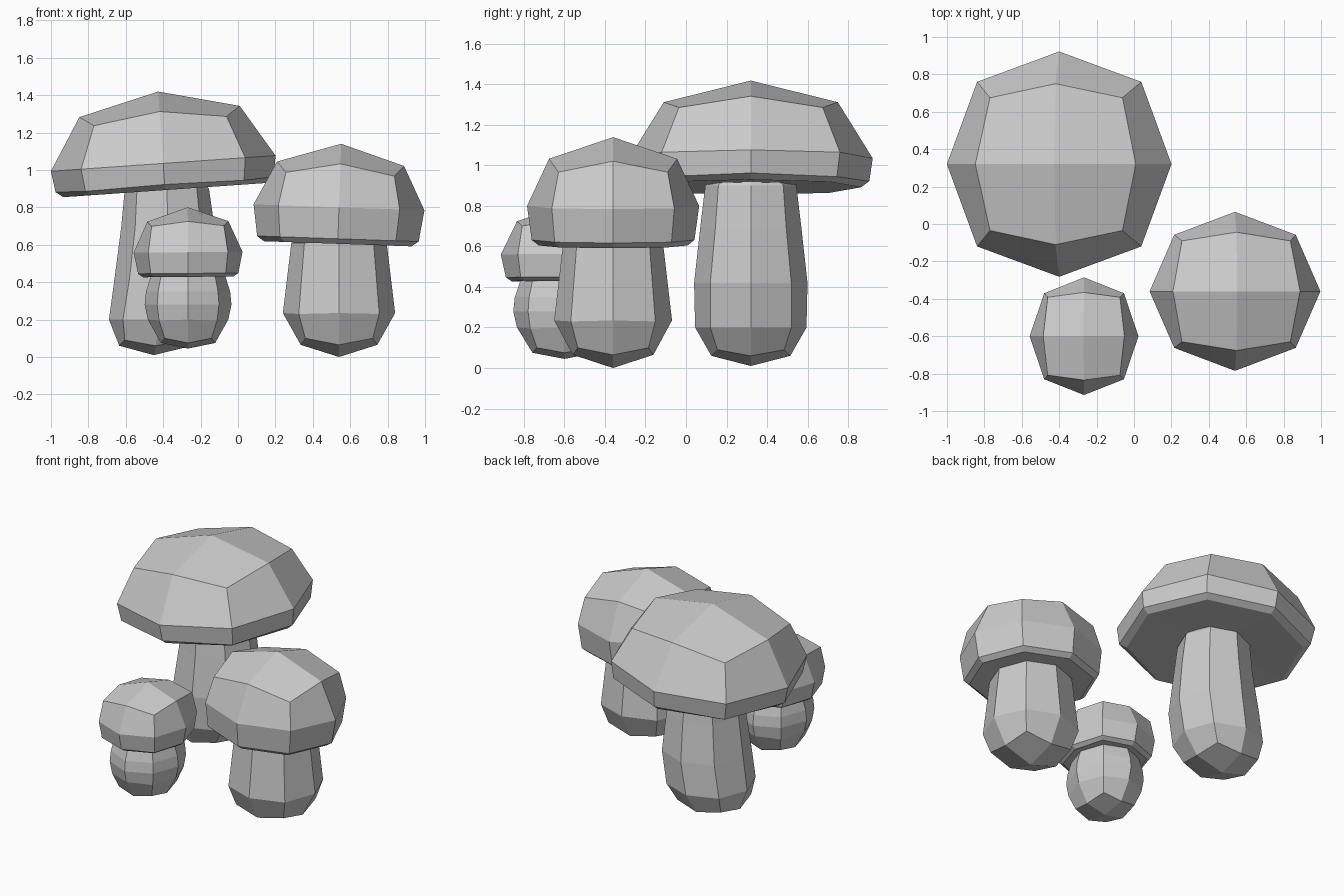
import bpy, bmesh, math
from mathutils import Matrix, Vector


def blob(name, center, rings, top, bottom, sy=1.0, tilt=0.0, pivot=0.0):
    """Boxy eight-sided solid. Rings run bottom to top as
    (x offset, side radius, corner offset, side z, corner z);
    top and bottom are (x offset, z) of the middle of four closing quads."""
    bm = bmesh.new()
    loops = []
    for ox, r, d, zm, zd in rings:
        plan = [(r, 0), (d, d), (0, r), (-d, d), (-r, 0), (-d, -d), (0, -r), (d, -d)]
        loops.append([bm.verts.new((ox + x, y * sy, zd if i % 2 else zm))
                      for i, (x, y) in enumerate(plan)])
    for a, b in zip(loops, loops[1:]):
        for i in range(8):
            j = (i + 1) % 8
            bm.faces.new((a[i], a[j], b[j], b[i]))
    for loop, (ox, z) in ((loops[0], bottom), (loops[-1], top)):
        mid = bm.verts.new((ox, 0, z))
        for i in range(0, 8, 2):
            bm.faces.new((mid, loop[i], loop[i + 1], loop[(i + 2) % 8]))
    bmesh.ops.recalc_face_normals(bm, faces=bm.faces)
    # Lean about the given height
    bmesh.ops.rotate(bm, verts=bm.verts, cent=Vector((0, 0, pivot)),
                     matrix=Matrix.Rotation(math.radians(tilt), 3, 'Y'))
    mesh = bpy.data.meshes.new(name)
    bm.to_mesh(mesh)
    bm.free()
    obj = bpy.data.objects.new(name, mesh)
    obj.location = (center[0], center[1], 0)
    bpy.context.collection.objects.link(obj)
    return obj


# Large mushroom
large = (-0.40, 0.32)
blob("large_cap", large,
     [(0, 0.545, 0.39, 0.892, 0.892), (0, 0.585, 0.425, 0.922, 0.915),
      (0, 0.602, 0.44, 1.035, 1.035), (0, 0.43, 0.355, 1.313, 1.262)],
     (0, 1.42), (0, 0.91), tilt=-4, pivot=1.035)
blob("large_stem", large,
     [(-0.04, 0.195, 0.165, 0.06, 0.09), (-0.015, 0.275, 0.20, 0.20, 0.20),
      (0.02, 0.28, 0.20, 0.42, 0.42), (0.025, 0.25, 0.175, 0.69, 0.69),
      (0.02, 0.225, 0.16, 0.90, 0.90), (0.02, 0.19, 0.145, 0.94, 0.94)],
     (0.02, 0.95), (-0.05, 0.01))

# Medium mushroom
medium = (0.54, -0.36)
blob("medium_cap", medium,
     [(0, 0.395, 0.285, 0.605, 0.605), (0, 0.432, 0.31, 0.632, 0.632),
      (0, 0.457, 0.325, 0.80, 0.80), (0, 0.34, 0.29, 1.033, 0.977)],
     (0, 1.14), (0, 0.62), sy=0.93, tilt=2, pivot=0.80)
blob("medium_stem", medium,
     [(0, 0.205, 0.18, 0.065, 0.10), (0, 0.30, 0.215, 0.235, 0.23),
      (0, 0.255, 0.185, 0.61, 0.61), (0, 0.22, 0.165, 0.64, 0.64)],
     (0, 0.65), (0, 0.0), sy=0.97)

# Small mushroom
small = (-0.267, -0.60)
blob("small_cap", small,
     [(0, 0.24, 0.18, 0.427, 0.43), (0, 0.268, 0.20, 0.447, 0.447),
      (0, 0.291, 0.213, 0.56, 0.56), (0, 0.217, 0.193, 0.725, 0.70)],
     (0, 0.80), (0, 0.44), sy=1.08, tilt=-0.5, pivot=0.56)
blob("small_stem", small,
     [(0, 0.145, 0.125, 0.075, 0.10), (0, 0.215, 0.155, 0.20, 0.195),
      (0, 0.232, 0.165, 0.28, 0.28), (0, 0.225, 0.16, 0.35, 0.35),
      (0, 0.20, 0.145, 0.43, 0.43)],
     (0, 0.46), (0, 0.045), sy=1.09)
